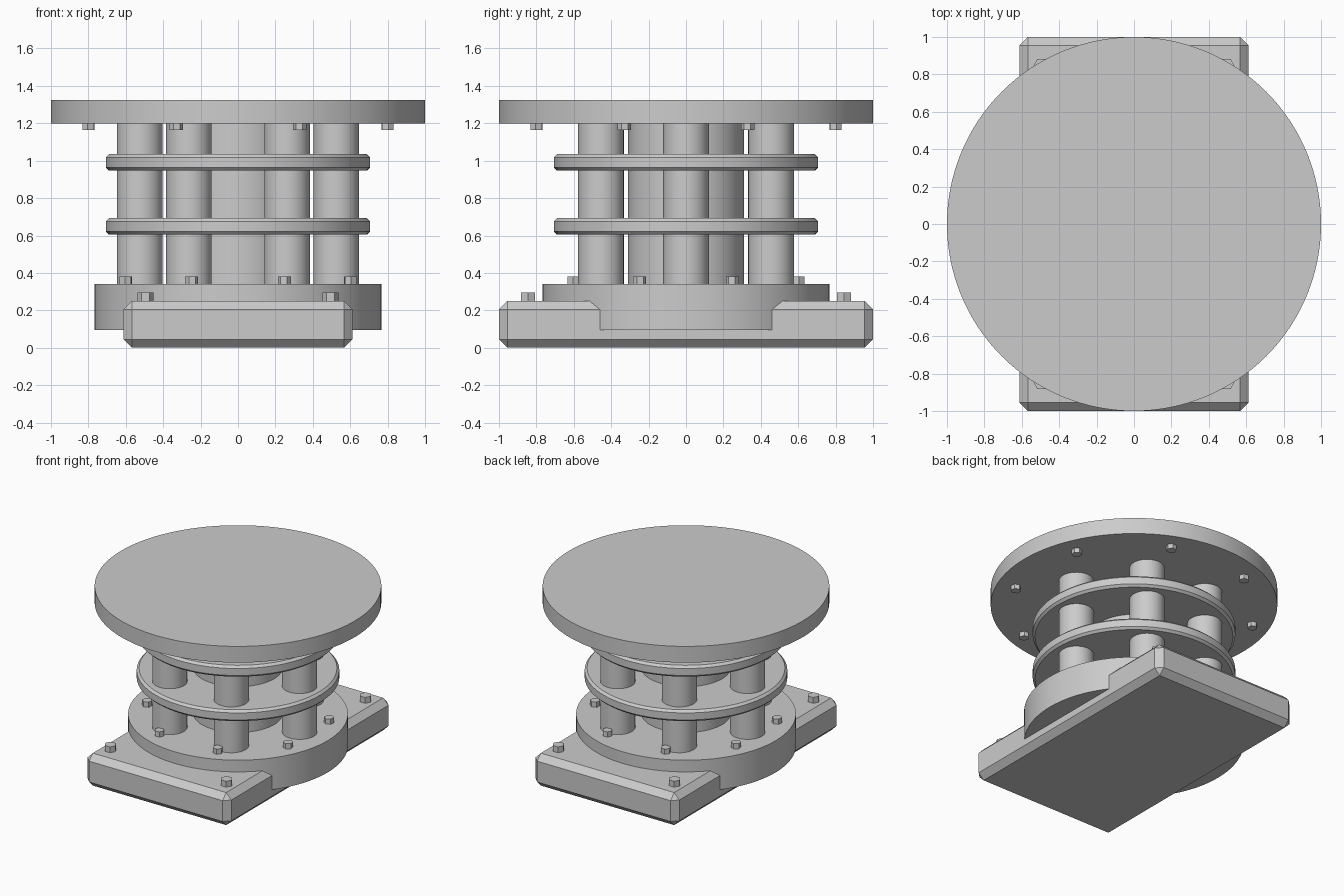
import bpy
from math import cos, sin, pi, radians

cube = bpy.data.objects.get("Cube")
if cube:
    bpy.data.objects.remove(cube, do_unlink=True)

# Single grey metal colour
metal = bpy.data.materials.new("grey metal")
metal.use_nodes = True
grey = (0.6, 0.6, 0.6, 1)
metal.diffuse_color = grey
metal.node_tree.nodes["Principled BSDF"].inputs["Base Color"].default_value = grey


def finish(name, chamfer=0, smooth=True):
    obj = bpy.context.object
    obj.name = name
    obj.data.materials.append(metal)
    if chamfer:
        mod = obj.modifiers.new("chamfer", 'BEVEL')
        mod.width = chamfer
        mod.segments = 1
        mod.limit_method = 'ANGLE'
        mod.angle_limit = radians(40)
        bpy.ops.object.modifier_apply(modifier=mod.name)
    if smooth:
        bpy.ops.object.shade_smooth_by_angle(angle=radians(30))
    return obj


def cylinder(name, radius, low, high, x=0, y=0, sides=96, chamfer=0, turn=0):
    bpy.ops.mesh.primitive_cylinder_add(
        vertices=sides, radius=radius, depth=high - low,
        location=(x, y, (low + high) / 2), rotation=(0, 0, turn))
    return finish(name, chamfer, smooth=sides > 6)


def bolt(name, radius, low, high, x, y, turn=0):
    # A hexagon with its corners along x before turning
    cylinder(name, radius, low, high, x, y, sides=6, turn=turn + pi / 6)


def bolt_circle(name, ring, low, high):
    for i in range(8):
        a = (i + 0.5) * pi / 4
        bolt(f"{name}_{i + 1}", 0.036, low, high, ring * cos(a), ring * sin(a), a)


# Chamfered base plate
bpy.ops.mesh.primitive_cube_add(size=1, location=(0, 0, 0.125))
bpy.context.object.scale = (1.226, 2, 0.25)
bpy.ops.object.transform_apply(location=False, rotation=False, scale=True)
finish("base_plate", 0.045, smooth=False)

# Discs and core
cylinder("lower_flange", 0.767, 0.095, 0.34)
cylinder("core", 0.31, 0.33, 1.21)
cylinder("lower_ring", 0.707, 0.605, 0.693, chamfer=0.017)
cylinder("upper_ring", 0.707, 0.947, 1.035, chamfer=0.017)
cylinder("top_disc", 1, 1.2, 1.325, sides=128)

# Six columns around the core
for i in range(6):
    a = i * pi / 3
    cylinder(f"column_{i + 1}", 0.122, 0.33, 1.21,
             0.525 * cos(a), 0.525 * sin(a), sides=48)

# Bolts
bolt_circle("flange_bolt", 0.65, 0.33, 0.38)
bolt_circle("disc_bolt", 0.865, 1.165, 1.21)
for sx in (-1, 1):
    for sy in (-1, 1):
        side = ("right", "left")[sx > 0]
        end = ("front", "back")[sy > 0]
        bolt(f"plate_bolt_{end}_{side}", 0.043, 0.24, 0.295, sx * 0.495, sy * 0.845)
